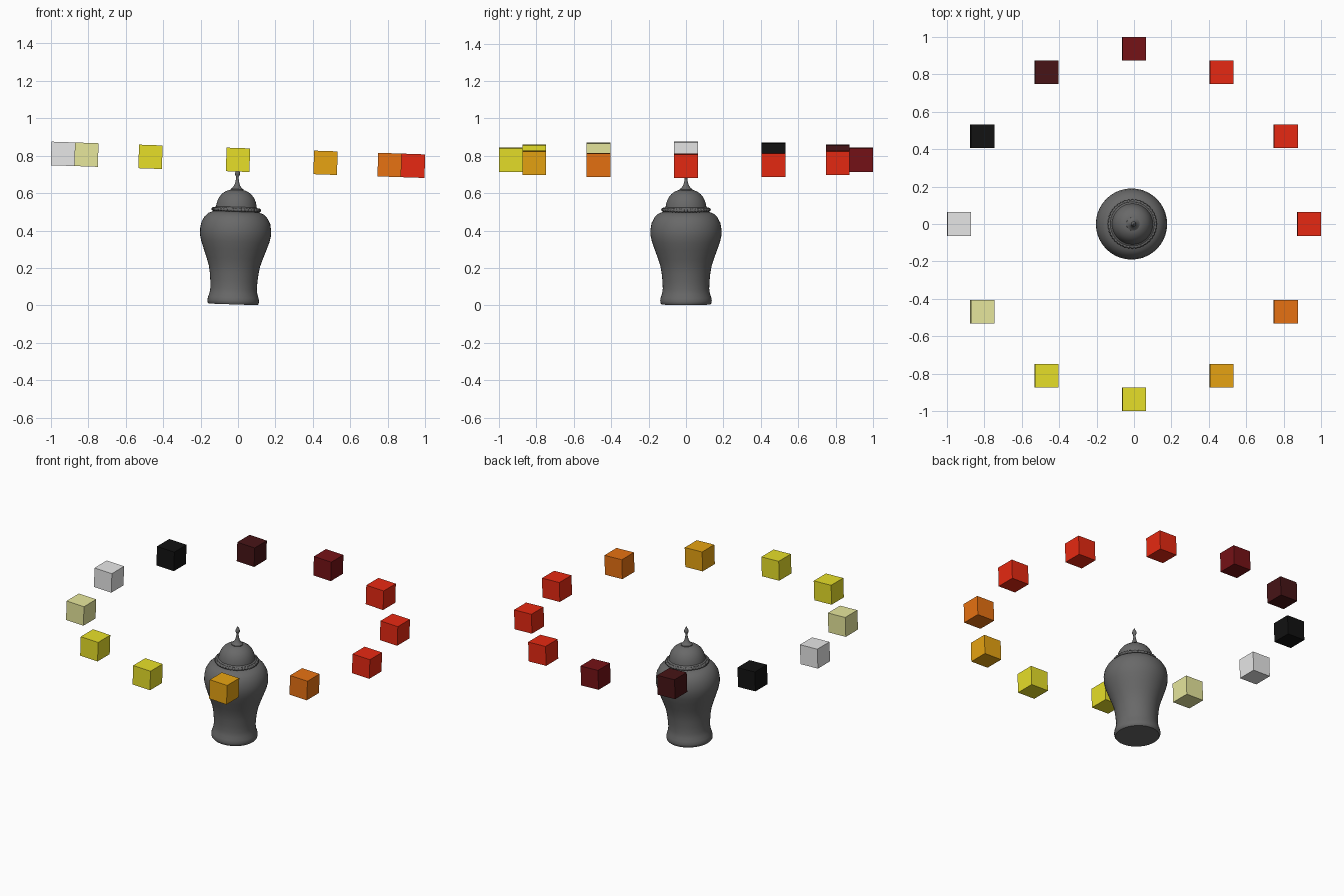
import bpy, bmesh, math
from mathutils import Matrix, Vector

cube = bpy.data.objects.get("Cube")
if cube:
    bpy.data.objects.remove(cube, do_unlink=True)

# Everything leans slightly about the centre of the ring of blocks
HUB = 0.778
LEAN = (Matrix.Translation((0, 0, HUB)) @ Matrix.Rotation(math.radians(1.95), 4, 'Y')
        @ Matrix.Translation((0, 0, -HUB)))


def material(name, rgb):
    m = bpy.data.materials.new(name)
    m.use_nodes = True
    m.diffuse_color = (*rgb, 1)
    bsdf = m.node_tree.nodes["Principled BSDF"]
    bsdf.inputs["Base Color"].default_value = (*rgb, 1)
    bsdf.inputs["Roughness"].default_value = 0.6
    return m


def finish(bm, name, mat, smooth=False):
    bmesh.ops.recalc_face_normals(bm, faces=bm.faces)
    mesh = bpy.data.meshes.new(name)
    bm.to_mesh(mesh)
    bm.free()
    mesh.materials.append(mat)
    obj = bpy.data.objects.new(name, mesh)
    bpy.context.collection.objects.link(obj)
    obj.matrix_world = LEAN
    if smooth:
        bpy.ops.object.select_all(action='DESELECT')
        obj.select_set(True)
        bpy.context.view_layer.objects.active = obj
        bpy.ops.object.shade_smooth_by_angle(angle=math.radians(45))
    return obj


def lathe(name, profile, mat, steps=40):
    """Revolve a (radius, height) profile around the z axis."""
    bm = bmesh.new()
    verts = [bm.verts.new((r, 0, z)) for r, z in profile]
    edges = [bm.edges.new(pair) for pair in zip(verts, verts[1:])]
    bmesh.ops.spin(bm, geom=verts + edges, cent=(0, 0, 0), axis=(0, 0, 1),
                   angle=math.tau, steps=steps)
    bmesh.ops.remove_doubles(bm, verts=bm.verts, dist=1e-4)
    return finish(bm, name, mat, smooth=True)


stone = material("dark grey stone", (0.14, 0.14, 0.14))
red = material("red", (0.8, 0.022, 0.006))
dark_red = material("dark red", (0.18, 0.006, 0.008))
maroon = material("maroon", (0.063, 0.007, 0.008))
black = material("black", (0.006, 0.006, 0.006))
white = material("white", (0.8, 0.8, 0.8))
pale = material("pale yellow", (0.8, 0.8, 0.335))
yellow = material("yellow", (0.8, 0.74, 0.022))
amber = material("amber", (0.8, 0.37, 0.006))
orange = material("orange", (0.8, 0.168, 0.006))

# Urn body
lathe("urn_body", [
    (0, 0.005), (0.13, 0.005), (0.136, 0.012), (0.138, 0.025), (0.135, 0.042),
    (0.128, 0.062), (0.124, 0.09), (0.126, 0.13), (0.13, 0.17), (0.137, 0.21),
    (0.15, 0.25), (0.168, 0.3), (0.182, 0.34), (0.19, 0.375), (0.19, 0.405),
    (0.184, 0.44), (0.168, 0.47), (0.148, 0.49), (0.12, 0.501), (0, 0.503)], stone)

# Domed lid with its collar
lathe("urn_lid", [
    (0, 0.5), (0.115, 0.5), (0.118, 0.52), (0.109, 0.526), (0.107, 0.538),
    (0.102, 0.557), (0.092, 0.578), (0.078, 0.595), (0.06, 0.608),
    (0.04, 0.616), (0, 0.618)], stone)

# Finial
lathe("finial", [
    (0, 0.61), (0.036, 0.613), (0.035, 0.621), (0.025, 0.628), (0.016, 0.64),
    (0.011, 0.655), (0.007, 0.675), (0.007, 0.688), (0.013, 0.699),
    (0.014, 0.707), (0.009, 0.719), (0.004, 0.728), (0, 0.737)], stone, 20)

# Beaded rim
lathe("rim_band", [
    (0.121 + 0.009 * math.cos(a * math.tau / 10), 0.511 + 0.009 * math.sin(a * math.tau / 10))
    for a in range(11)], stone)
bm = bmesh.new()
for i in range(40):
    spot = Matrix.Rotation(i * math.tau / 40, 4, 'Z') @ Vector((0.122, 0, 0.511))
    bmesh.ops.create_uvsphere(bm, u_segments=8, v_segments=6, radius=0.0105,
                              matrix=Matrix.Translation(spot))
finish(bm, "rim_beads", stone, smooth=True)

# Ring of twelve floating blocks, counter-clockwise from +x
ring = [red, red, red, dark_red, maroon, black, white, pale, yellow, yellow, amber, orange]
for i, mat in enumerate(ring):
    angle = i * math.tau / len(ring)
    spot = Vector((0.936 * math.cos(angle), 0.936 * math.sin(angle), HUB))
    bm = bmesh.new()
    bmesh.ops.create_cube(bm, size=0.126, matrix=Matrix.Translation(spot))
    finish(bm, f"ring_block_{i + 1}", mat)
